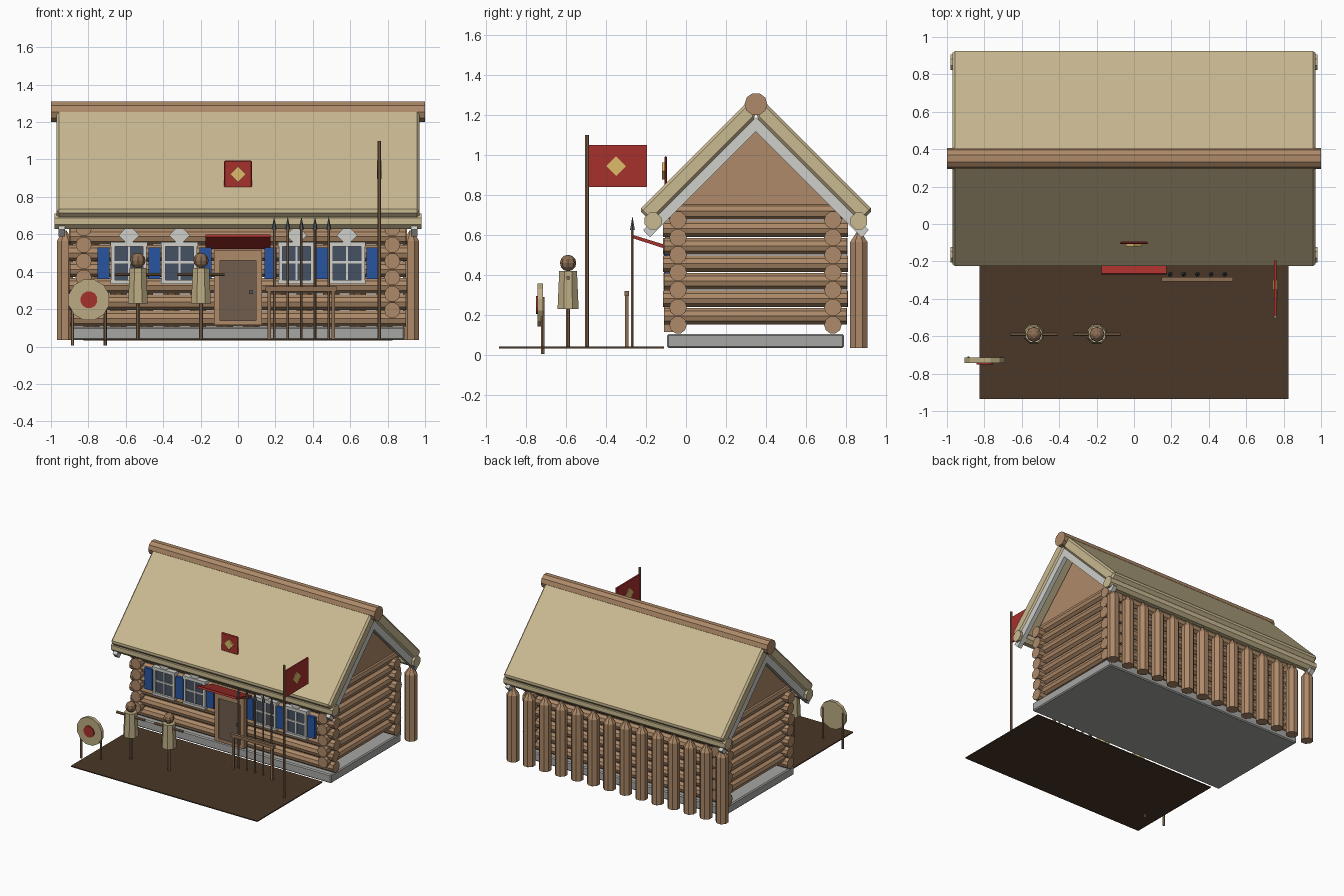
import bpy, bmesh, math, random
from mathutils import Matrix, Vector

if "Cube" in bpy.data.objects:
    bpy.data.objects.remove(bpy.data.objects["Cube"])

random.seed(4)
YC = 0.35  # house centre line


def material(name, r, g, b):
    m = bpy.data.materials.new(name)
    m.diffuse_color = [(c / 255) ** 2.2 for c in (r, g, b)] + [1]
    m.use_nodes = True
    m.node_tree.nodes["Principled BSDF"].inputs["Base Color"].default_value = m.diffuse_color
    return m


LOG = material("log_wood", 172, 136, 104)
WOOD = material("plain_wood", 140, 110, 84)
DARK = material("dark_wood", 112, 94, 80)
THATCH = material("thatch", 200, 184, 144)
STRAW = material("straw", 186, 170, 130)
RED = material("red", 165, 52, 48)
GOLD = material("gold", 222, 184, 105)
BLUE = material("blue", 45, 85, 160)
GLASS = material("glass", 72, 82, 98)
DIRT = material("dirt", 76, 58, 44)
STONE = material("stone", 165, 165, 162)
TRIM = material("trim", 205, 205, 200)
IRON = material("iron", 85, 90, 95)


def finish(name, bm, mat, bevel=0):
    bmesh.ops.recalc_face_normals(bm, faces=bm.faces)
    me = bpy.data.meshes.new(name)
    bm.to_mesh(me)
    bm.free()
    me.materials.append(mat)
    ob = bpy.data.objects.new(name, me)
    bpy.context.collection.objects.link(ob)
    if bevel:
        mod = ob.modifiers.new("bevel", 'BEVEL')
        mod.width = bevel
        mod.segments = 1
    return ob


def box(name, x, y, z, mat, rot=None, bevel=0):
    """Box from (min, max) pairs, optionally turned about its centre."""
    c = Vector([(a + b) / 2 for a, b in (x, y, z)])
    s = [b - a for a, b in (x, y, z)]
    bm = bmesh.new()
    r = Matrix.Rotation(rot[0], 4, rot[1]) if rot else Matrix()
    bmesh.ops.create_cube(bm, size=1, matrix=Matrix.Translation(c) @ r @ Matrix.Diagonal((*s, 1)))
    return finish(name, bm, mat, bevel)


def rod(name, a, b, r1, mat, r2=None, sides=8):
    """Cylinder or cone between two points."""
    a, b = Vector(a), Vector(b)
    d = b - a
    m = Matrix.Translation((a + b) / 2) @ d.to_track_quat('Z', 'Y').to_matrix().to_4x4()
    m = m @ Matrix.Rotation(math.pi / sides, 4, 'Z')
    bm = bmesh.new()
    bmesh.ops.create_cone(bm, cap_ends=True, segments=sides, radius1=r1,
                          radius2=r1 if r2 is None else r2, depth=d.length, matrix=m)
    bmesh.ops.remove_doubles(bm, verts=bm.verts, dist=1e-5)
    return finish(name, bm, mat)


def prism(name, pts, x0, x1, mat, bevel=0):
    """Profile in (y, z) extruded along x."""
    bm = bmesh.new()
    f = bm.faces.new([bm.verts.new((x0, y, z)) for y, z in pts])
    g = bmesh.ops.extrude_face_region(bm, geom=[f])['geom']
    bmesh.ops.translate(bm, vec=(x1 - x0, 0, 0), verts=[v for v in g if isinstance(v, bmesh.types.BMVert)])
    return finish(name, bm, mat, bevel)


# yard and foundation
box("yard", (-0.825, 0.825), (-0.935, -0.11), (0.033, 0.041), DIRT)
box("foundation", (-0.89, 0.89), (-0.095, 0.79), (0.035, 0.105), STONE, bevel=0.008)

# interlocking log walls
for k in range(7):
    z = 0.15 + 0.0875 * k
    for y in (-0.04, 0.735):
        e = random.uniform(0, 0.012)
        rod("long_log", (-0.895 - e, y, z), (0.895 + e, y, z), 0.044, LOG, sides=10)
    for x in (-0.825, 0.825):
        e = random.uniform(0, 0.008)
        rod("side_log", (x, -0.108 - e, z + 0.044), (x, 0.803 + e, z + 0.044), 0.043, LOG, sides=10)

# gables, roof slabs, bargeboards, eave rolls
for s in (-1, 1):
    prism("gable", [(YC - 0.46, 0.7), (YC + 0.46, 0.7), (YC, 1.16)], s * 0.80, s * 0.85, LOG)
    roof = [(0, 1.19), (0.03, 1.28), (0.585, 0.725), (0.525, 0.665)]
    prism("thatch_roof", [(YC + s * d, z) for d, z in roof], -0.97, 0.97, THATCH, bevel=0.014)
    board = [(0, 1.19), (0.565, 0.625), (0.53, 0.588), (0, 1.118)]
    for t in (-1, 1):
        prism("bargeboard", [(YC + s * d, z) for d, z in board], t * 0.925, t * 0.96, TRIM)
    y = YC + s * 0.515
    rod("eave_roll", (-0.98, y, 0.67), (0.98, y, 0.67), 0.045, THATCH)
rod("ridge_log", (-1, YC, 1.255), (1, YC, 1.255), 0.057, LOG, sides=10)

# palisade behind the house
for i in range(14):
    x = -0.925 + 1.85 * i / 13
    rod("palisade_post", (x, 0.865, 0.035), (x, 0.865, 0.565), 0.047, LOG)
    rod("palisade_tip", (x, 0.865, 0.565), (x, 0.865, 0.62), 0.047, LOG, 0.008)

# door with frame and canopy
box("door_panel", (-0.1, 0.1), (-0.1, -0.06), (0.135, 0.465), DARK)
for s in (-1, 1):
    box("door_jamb", (s * 0.113 - 0.016, s * 0.113 + 0.016), (-0.11, -0.05), (0.12, 0.51), LOG)
box("door_lintel", (-0.129, 0.129), (-0.11, -0.05), (0.46, 0.515), LOG)
box("door_sill", (-0.129, 0.129), (-0.11, -0.05), (0.115, 0.138), LOG)
box("door_handle", (0.06, 0.08), (-0.112, -0.098), (0.28, 0.3), IRON)
prism("door_canopy", [(-0.27, 0.585), (-0.265, 0.6), (-0.07, 0.54), (-0.075, 0.522)], -0.175, 0.175, RED)

# windows with ornaments, then shutters
for x in (-0.583, -0.313, 0.313, 0.583):
    box("window_glass", (x - 0.085, x + 0.085), (-0.095, -0.05), (0.35, 0.54), GLASS)
    for s in (-1, 1):
        box("window_side", (x + s * 0.085 - 0.01, x + s * 0.085 + 0.01), (-0.108, -0.05), (0.345, 0.545), TRIM)
    box("window_head", (x - 0.1, x + 0.1), (-0.112, -0.05), (0.535, 0.56), TRIM)
    box("window_sill", (x - 0.1, x + 0.1), (-0.112, -0.05), (0.335, 0.355), TRIM)
    box("muntin_vertical", (x - 0.006, x + 0.006), (-0.103, -0.09), (0.35, 0.54), TRIM)
    box("muntin_horizontal", (x - 0.08, x + 0.08), (-0.103, -0.09), (0.444, 0.456), TRIM)
    box("window_ornament", (x - 0.04, x + 0.04), (-0.105, -0.08), (0.555, 0.635), TRIM, (math.pi / 4, 'Y'))
for x in (-0.72, -0.447, -0.175, 0.175, 0.447, 0.72):
    box("shutter", (x - 0.032, x + 0.032), (-0.105, -0.08), (0.36, 0.53), BLUE)

# roof plaque
box("plaque", (-0.075, 0.075), (-0.108, -0.094), (0.848, 0.995), RED, bevel=0.006)
box("plaque_diamond", (-0.03, 0.03), (-0.12, -0.1), (0.89, 0.95), GOLD, (math.pi / 4, 'Y'))

# flag
rod("flag_pole", (0.755, -0.495, 0.035), (0.755, -0.495, 1.1), 0.01, WOOD)
box("flag", (0.749, 0.761), (-0.49, -0.195), (0.84, 1.05), RED)
box("flag_diamond", (0.744, 0.766), (-0.385, -0.315), (0.91, 0.98), GOLD, (math.pi / 4, 'X'))

# archery target
rod("target_disc", (-0.797, -0.715, 0.25), (-0.797, -0.742, 0.25), 0.112, STRAW, sides=12)
rod("target_centre", (-0.797, -0.73, 0.25), (-0.797, -0.75, 0.25), 0.046, RED, sides=12)
for x in (-0.885, -0.71):
    rod("target_leg", (x, -0.717, 0.005), (x, -0.717, 0.29), 0.009, WOOD, sides=6)

# training dummies
for x in (-0.535, -0.198):
    rod("dummy_post", (x, -0.59, 0.035), (x, -0.59, 0.46), 0.011, WOOD)
    rod("dummy_body", (x, -0.59, 0.23), (x, -0.59, 0.42), 0.057, STRAW, 0.048)
    rod("dummy_arms", (x - 0.125, -0.59, 0.385), (x + 0.125, -0.59, 0.385), 0.01, WOOD)
    bm = bmesh.new()
    bmesh.ops.create_uvsphere(bm, u_segments=8, v_segments=6, radius=0.041,
                              matrix=Matrix.Translation((x, -0.59, 0.46)))
    finish("dummy_head", bm, WOOD)

# spear rack
box("rack_rail", (0.148, 0.53), (-0.308, -0.284), (0.295, 0.32), WOOD)
for x in (0.168, 0.51):
    box("rack_leg", (x - 0.009, x + 0.009), (-0.306, -0.288), (0.035, 0.3), WOOD)
for i in range(5):
    x = 0.193 + 0.073 * i
    rod("spear_shaft", (x, -0.268, 0.035), (x, -0.268, 0.63), 0.007, WOOD, sides=6)
    rod("spear_tip", (x, -0.268, 0.625), (x, -0.268, 0.695), 0.014, IRON, 0, sides=6)
